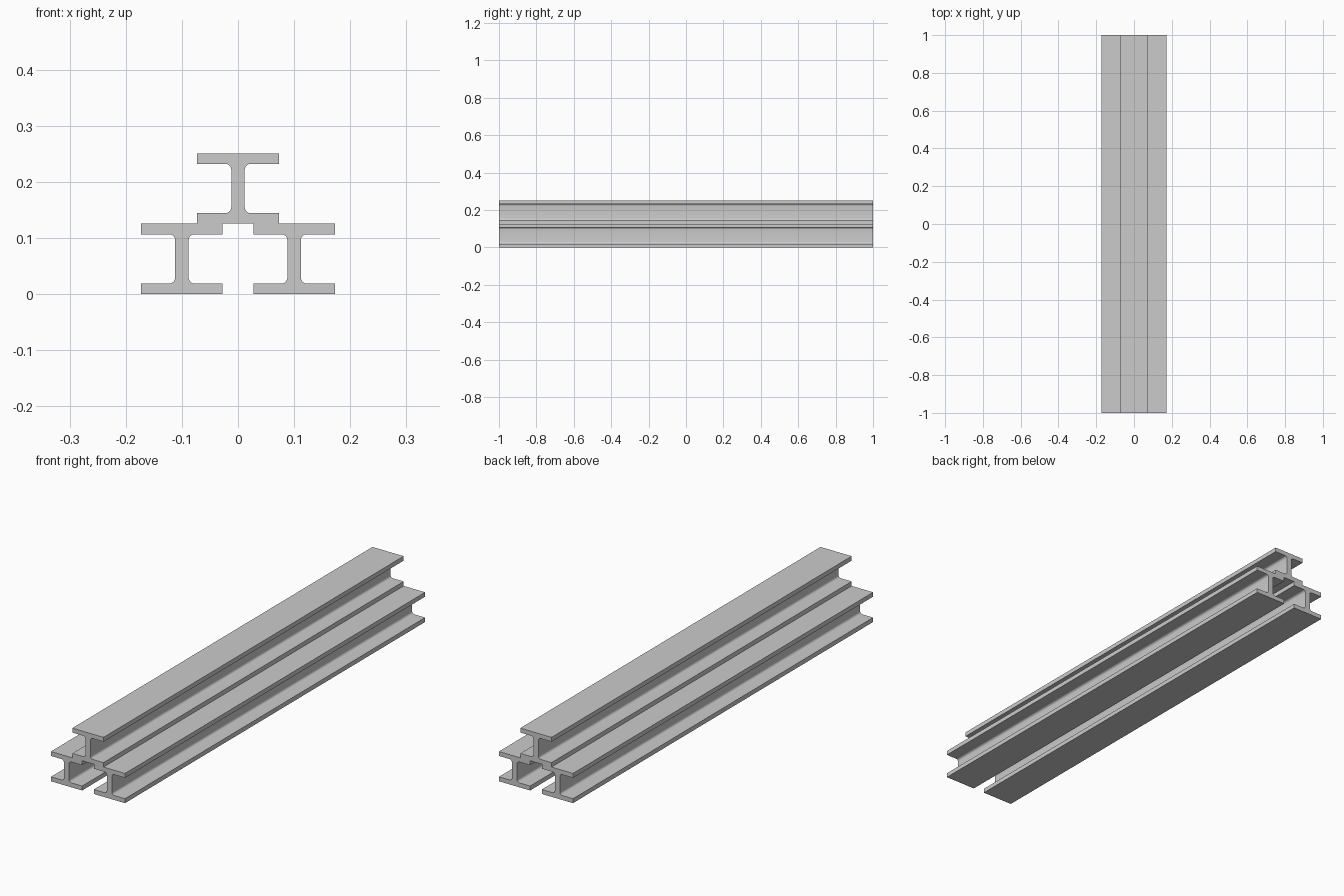
import bpy, bmesh
from math import cos, sin, pi, radians

if "Cube" in bpy.data.objects:
    bpy.data.objects.remove(bpy.data.objects["Cube"])

LENGTH, HEIGHT = 2.0, 0.1255
FLANGE, THICK, WEB, FILLET = 0.0727, 0.0188, 0.0120, 0.0105  # half widths for flange and web
STEPS = 5


def i_profile():
    """Closed I-section, mirrored from one rounded quarter, centred on the origin."""
    h, inner = HEIGHT / 2, HEIGHT / 2 - THICK
    quarter = [(FLANGE, h), (FLANGE, inner)]
    for i in range(STEPS + 1):
        a = pi / 2 * (1 + i / STEPS)
        quarter.append((WEB + FILLET + FILLET * cos(a), inner - FILLET + FILLET * sin(a)))
    right = quarter + [(x, -z) for x, z in reversed(quarter)]
    return right + [(-x, z) for x, z in reversed(right)]


def make_beam_mesh():
    bm = bmesh.new()
    face = bm.faces.new([bm.verts.new((x, -LENGTH / 2, z)) for x, z in i_profile()])
    ext = bmesh.ops.extrude_face_region(bm, geom=[face], use_keep_orig=True)
    verts = [g for g in ext["geom"] if isinstance(g, bmesh.types.BMVert)]
    bmesh.ops.translate(bm, verts=verts, vec=(0, LENGTH, 0))
    bmesh.ops.recalc_face_normals(bm, faces=bm.faces)
    mesh = bpy.data.meshes.new("i_beam")
    bm.to_mesh(mesh)
    bm.free()
    mesh.shade_smooth()
    mesh.set_sharp_from_angle(angle=radians(30))
    return mesh


# Two beams side by side with a third stacked on top
beam = make_beam_mesh()
for name, x, row in (("left_beam", -0.1, 0), ("right_beam", 0.1, 0), ("top_beam", 0, 1)):
    obj = bpy.data.objects.new(name, beam)
    obj.location = (x, 0, HEIGHT * (row + 0.5))
    bpy.context.collection.objects.link(obj)
